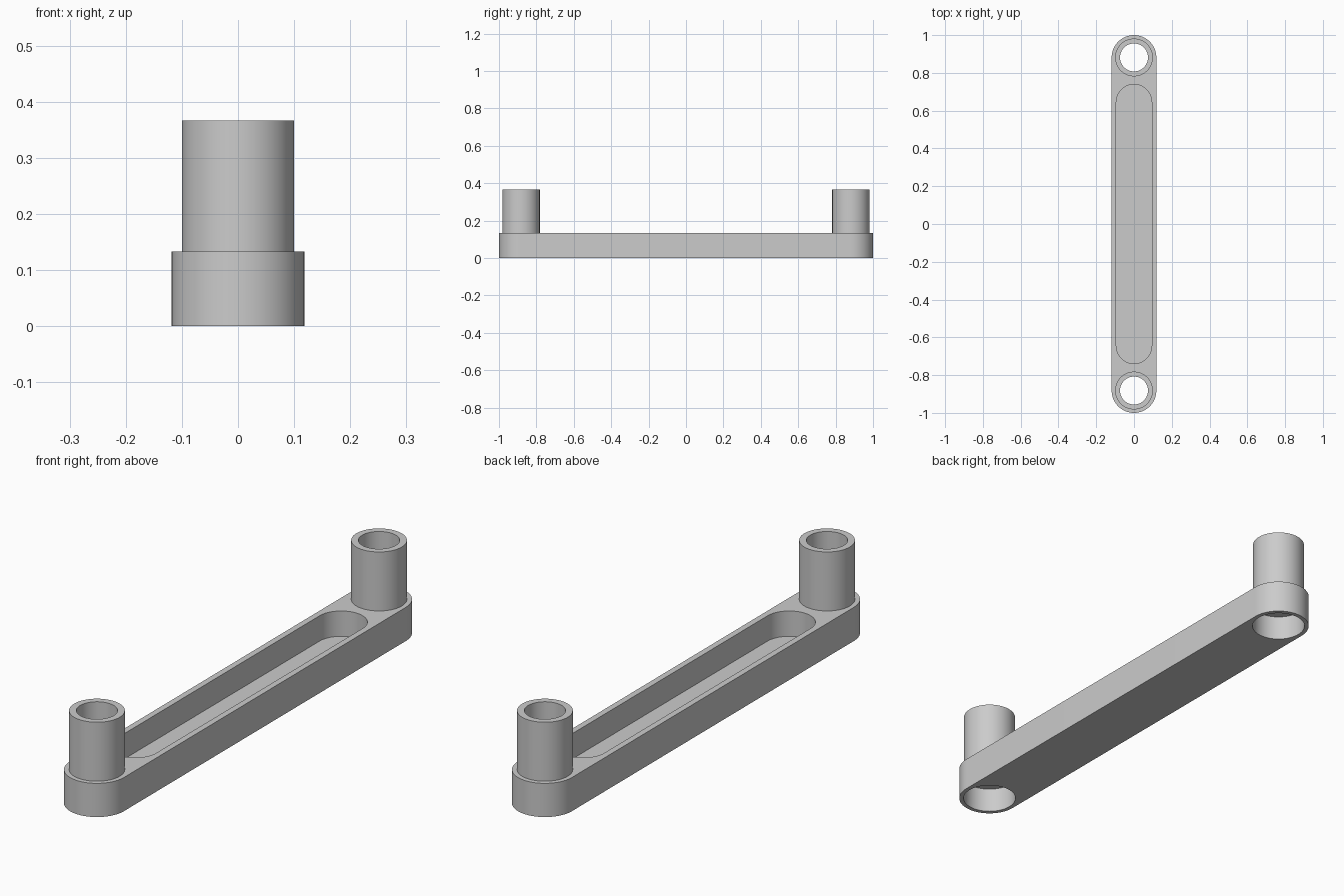
import bpy
import bmesh
from math import sin, cos, pi, radians

cube = bpy.data.objects.get("Cube")
if cube:
    bpy.data.objects.remove(cube, do_unlink=True)

# Main dimensions
BAR_R, BAR_H = 0.1183, 0.1333
POST_Y, POST_R, POST_TOP = 1 - BAR_R, 0.1, 0.3667
BORE_R, SOCKET_R, SOCKET_TOP = 0.074, 0.1017, 0.1
POCKET_R, POCKET_Y, POCKET_FLOOR = 0.094, 0.645, 0.033
SEG = 64

grey = bpy.data.materials.new("plain_grey")
colour = (0.6, 0.6, 0.6, 1)
grey.use_nodes = True
grey.diffuse_color = colour
grey.node_tree.nodes["Principled BSDF"].inputs["Base Color"].default_value = colour


def make_object(name, bm):
    mesh = bpy.data.meshes.new(name)
    bmesh.ops.recalc_face_normals(bm, faces=bm.faces)
    bm.to_mesh(mesh)
    bm.free()
    mesh.materials.append(grey)
    obj = bpy.data.objects.new(name, mesh)
    bpy.context.collection.objects.link(obj)
    return obj


def slot(name, r, half, z0, z1, y=0):
    """Upright prism with rounded ends; half = 0 gives a cylinder."""
    pts = []
    for side in (1, -1):
        steps = SEG // 2 + (1 if half else 0)
        for i in range(steps):
            a = 2 * pi * i / SEG
            pts.append((side * r * cos(a), y + side * (half + r * sin(a)), z0))
    bm = bmesh.new()
    face = bm.faces.new([bm.verts.new(p) for p in pts])
    ext = bmesh.ops.extrude_face_region(bm, geom=[face])
    top = [v for v in ext["geom"] if isinstance(v, bmesh.types.BMVert)]
    bmesh.ops.translate(bm, verts=top, vec=(0, 0, z1 - z0))
    return make_object(name, bm)


def smooth(obj):
    bpy.ops.object.select_all(action="DESELECT")
    obj.select_set(True)
    bpy.context.view_layer.objects.active = obj
    bpy.ops.object.shade_smooth_by_angle(angle=radians(30))


# Bar with its long pocket, end sockets and bores
bar = slot("link_bar", BAR_R, POST_Y, 0, BAR_H)
cutters = [slot("pocket_cutter", POCKET_R, POCKET_Y, POCKET_FLOOR, BAR_H + 0.1)]
for y in (-POST_Y, POST_Y):
    cutters.append(slot("socket_cutter", SOCKET_R, 0, -0.1, SOCKET_TOP, y))
    cutters.append(slot("bore_cutter", BORE_R, 0, -0.2, BAR_H + 0.2, y))
bpy.context.view_layer.objects.active = bar
for cutter in cutters:
    cutter.hide_render = True
    mod = bar.modifiers.new("cut", "BOOLEAN")
    mod.operation, mod.solver, mod.object = "DIFFERENCE", "EXACT", cutter
    bpy.ops.object.modifier_apply(modifier=mod.name)
    bpy.data.objects.remove(cutter, do_unlink=True)
smooth(bar)

# Hollow posts, each spun from an open profile standing on the bar
for name, y in (("front_post", -POST_Y), ("back_post", POST_Y)):
    bm = bmesh.new()
    profile = [(POST_R, BAR_H), (POST_R, POST_TOP), (BORE_R, POST_TOP), (BORE_R, BAR_H)]
    verts = [bm.verts.new((r, y, z)) for r, z in profile]
    edges = [bm.edges.new(pair) for pair in zip(verts, verts[1:])]
    bmesh.ops.spin(bm, geom=verts + edges, cent=(0, y, 0), axis=(0, 0, 1),
                   angle=2 * pi, steps=SEG, use_merge=True)
    bmesh.ops.remove_doubles(bm, verts=bm.verts, dist=0.0001)
    post = make_object(name, bm)
    # Outer wall must face outward
    outer = max(post.data.polygons, key=lambda p: p.center.x)
    if outer.normal.x < 0:
        post.data.flip_normals()
    smooth(post)
